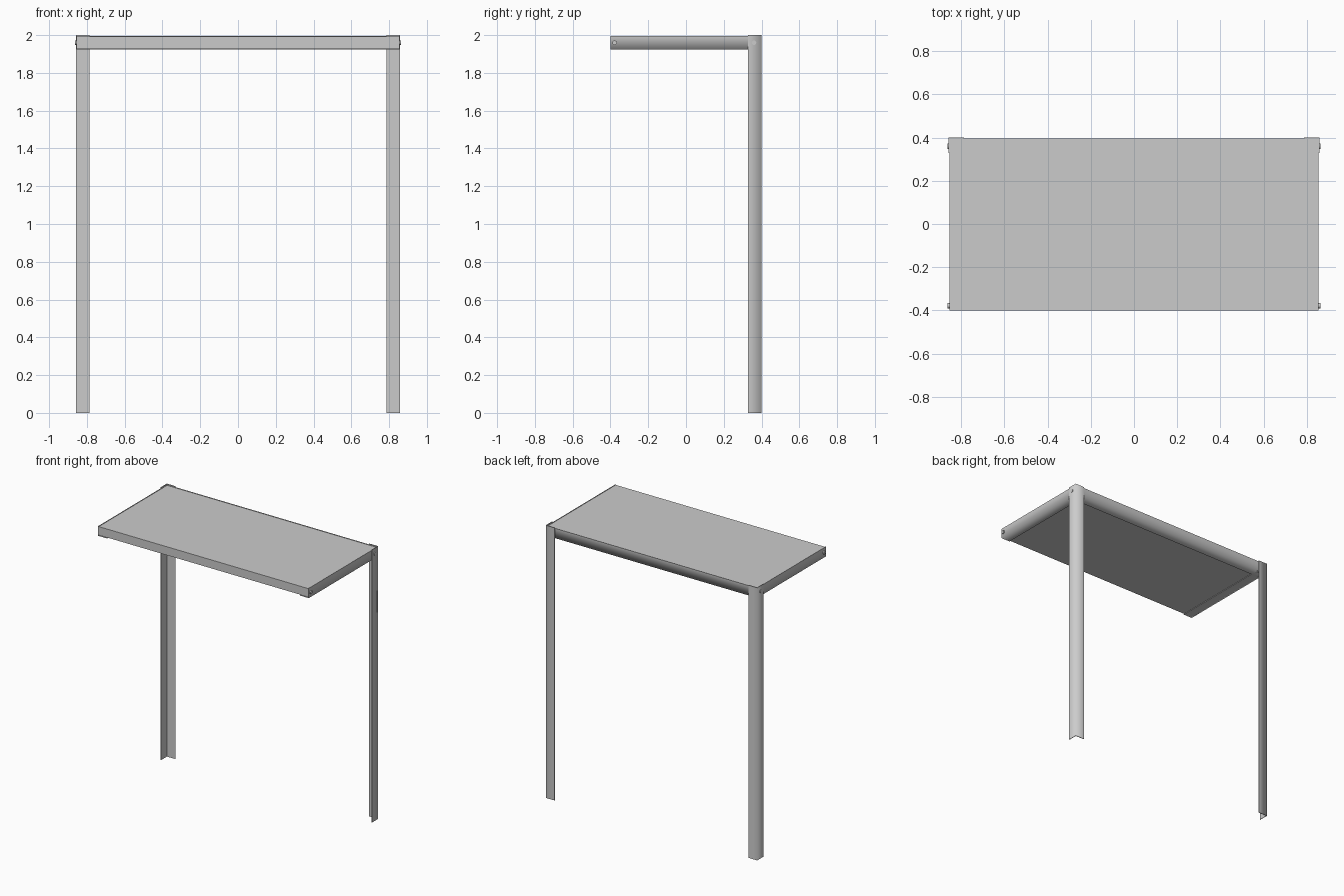
import bpy, bmesh
from mathutils import Vector, Matrix

if "Cube" in bpy.data.objects:
    bpy.data.objects.remove(bpy.data.objects["Cube"])

T = 0.004      # sheet thickness
W = 0.072      # flange width


def finish(bm, name):
    bmesh.ops.recalc_face_normals(bm, faces=bm.faces)
    me = bpy.data.meshes.new(name)
    bm.to_mesh(me)
    bm.free()
    ob = bpy.data.objects.new(name, me)
    bpy.context.collection.objects.link(ob)
    return ob


def angle_bar(name, corner, a, b, sweep):
    """L-section with its outer corner at `corner`, flanges along a and b."""
    c, a, b, s = (Vector(v) for v in (corner, a, b, sweep))
    outline = [(0, 0), (W, 0), (W, T), (T, T), (T, W), (0, W)]
    bm = bmesh.new()
    verts = [bm.verts.new(c + a * u + b * v) for u, v in outline]
    face = bm.faces.new(verts)
    out = bmesh.ops.extrude_face_region(bm, geom=[face])["geom"]
    bmesh.ops.translate(bm, vec=s, verts=[v for v in out if isinstance(v, bmesh.types.BMVert)])
    # only the folded outer corner is shaded smooth
    for f in bm.faces:
        f.smooth = True
    for e in bm.edges:
        p, q = e.verts[0].co, e.verts[1].co
        e.smooth = all(min((v - c).length, (v - c - s).length) < 1e-5 for v in (p, q))
    return finish(bm, name)


def bolt(name, pos):
    bm = bmesh.new()
    rot = Matrix.Rotation(1.5707963, 4, 'Y')
    bmesh.ops.create_cone(bm, cap_ends=True, segments=16, radius1=0.012, radius2=0.012,
                          depth=0.014, matrix=Matrix.Translation(pos) @ rot)
    for f in bm.faces:
        f.smooth = len(f.verts) == 4
    for e in bm.edges:
        e.smooth = all(len(f.verts) == 4 for f in e.link_faces)
    return finish(bm, name)


for side, s in (("right", 1), ("left", -1)):
    # rear legs, angle profile opening inwards
    angle_bar(side + "_leg", (s * 0.858, 0.4, 0), (-s, 0, 0), (0, -1, 0), (0, 0, 2))
    # side rails with bottom flange
    angle_bar(side + "_rail", (s * 0.854, -0.4, 1.923), (-s, 0, 0), (0, 0, 1), (0, 0.796, 0))
    # bolts through the rail ends
    bolt(side + "_rear_bolt", (s * 0.855, 0.36, 1.96))
    bolt(side + "_front_bolt", (s * 0.855, -0.378, 1.96))

# rear rail
angle_bar("rear_rail", (-0.854, 0.396, 1.923), (0, -1, 0), (0, 0, 1), (1.708, 0, 0))

# shelf panel resting in the frame
bm = bmesh.new()
bmesh.ops.create_cube(bm, size=1)
bmesh.ops.scale(bm, vec=(1.70, 0.792, 0.062), verts=bm.verts)
bmesh.ops.translate(bm, vec=(0, -0.004, 1.961), verts=bm.verts)
finish(bm, "shelf_panel")
